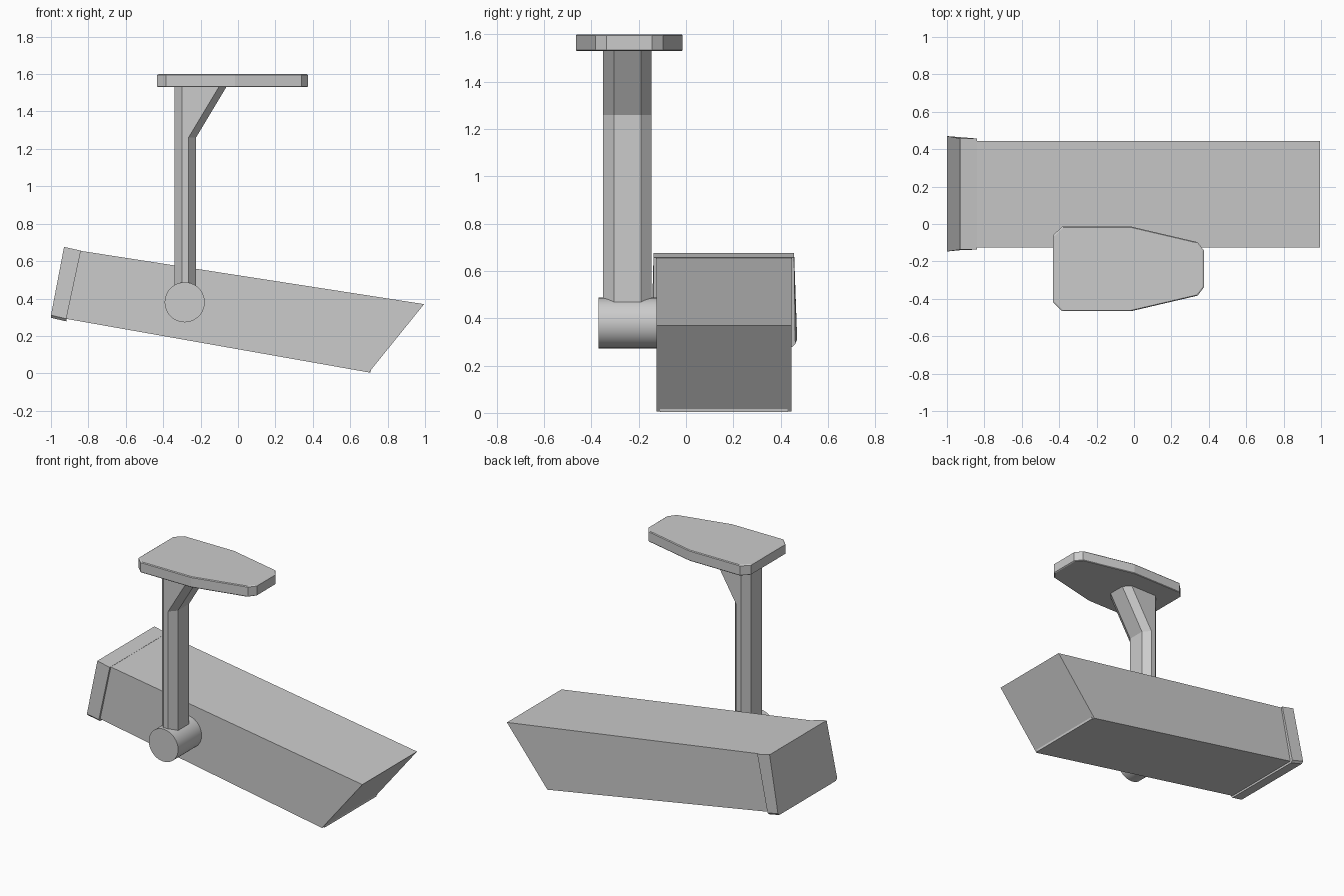
import bpy, bmesh, math

if "Cube" in bpy.data.objects:
    bpy.data.objects.remove(bpy.data.objects["Cube"])


def loft(name, rings):
    """Closed solid through matching rings of 3D points."""
    bm = bmesh.new()
    vs = [[bm.verts.new(p) for p in ring] for ring in rings]
    n = len(vs[0])
    for a, b in zip(vs, vs[1:]):
        for i in range(n):
            j = (i + 1) % n
            bm.faces.new((a[i], a[j], b[j], b[i]))
    bm.faces.new(vs[0])
    bm.faces.new(vs[-1])
    bmesh.ops.recalc_face_normals(bm, faces=bm.faces)
    me = bpy.data.meshes.new(name)
    bm.to_mesh(me)
    bm.free()
    ob = bpy.data.objects.new(name, me)
    bpy.context.collection.objects.link(ob)
    return ob


def side_profile(name, pts, y0, y1):
    """Extrude an x/z profile along y."""
    return loft(name, [[(x, y, z) for x, z in pts] for y in (y0, y1)])


# Tilted camera body with slanted front
side_profile("camera_body", [(-0.95, 0.297), (0.70, 0.005), (0.995, 0.37), (-0.90, 0.664)],
             -0.125, 0.445)

# Small ledge along the bottom of the front opening
side_profile("front_ledge", [(0.69, 0.007), (0.708, 0.003), (0.713, 0.038), (0.70, 0.04)],
             -0.11, 0.43)

# Rear cap, slightly wider than the body, flaring outward, with chamfered bottom edge
cap_in = [(-0.84, 0.656), (-0.918, 0.278)]
cap_out = [(-0.93, 0.676), (-1.0, 0.297)]


def cap_ring(top, bottom, e):
    (xt, zt), (xb, zb) = top, bottom
    c = 0.014
    return [(xt, -0.137, zt), (xt, 0.457, zt),
            (xb, 0.46 + e, zb + c), (xb, 0.447 + e, zb),
            (xb, -0.124 - e, zb), (xb, -0.137 - e, zb + c)]


loft("rear_cap", [cap_ring(*cap_in, 0.002), cap_ring(*cap_out, 0.01)])

# Pivot drum joining the arm to the body
bpy.ops.mesh.primitive_cylinder_add(vertices=48, radius=0.107, depth=0.27,
                                    location=(-0.285, -0.235, 0.38),
                                    rotation=(math.pi / 2, 0, 0))
bpy.context.object.name = "pivot_drum"
bpy.ops.object.shade_smooth_by_angle(angle=math.radians(40))


# Octagonal arm whose right-hand side sweeps out into a brace at the top
def arm_ring(z, sweep):
    r = sweep
    return [(-0.34, -0.305, z), (-0.30, -0.35, z), (-0.265 + r, -0.35, z),
            (-0.225 + r, -0.305, z), (-0.225 + r, -0.19, z),
            (-0.265 + r, -0.145, z), (-0.30, -0.145, z), (-0.34, -0.19, z)]


loft("arm", [arm_ring(0.45, 0), arm_ring(1.26, 0), arm_ring(1.535, 0.165)])

# Tapered mounting plate, mirrored about its long axis, with a tiny top chamfer
cx, cy = -0.03, -0.24
half = [(-0.432, 0.18), (-0.385, 0.226), (-0.015, 0.226), (0.34, 0.143), (0.375, 0.097)]
outline = half + [(x, -y) for x, y in reversed(half)]


def plate_ring(z, s):
    return [(cx + (x - cx) * s, cy + y * s, z) for x, y in outline]


loft("mounting_plate", [plate_ring(1.53, 0.985), plate_ring(1.534, 1),
                        plate_ring(1.595, 1), plate_ring(1.6, 0.98)])
